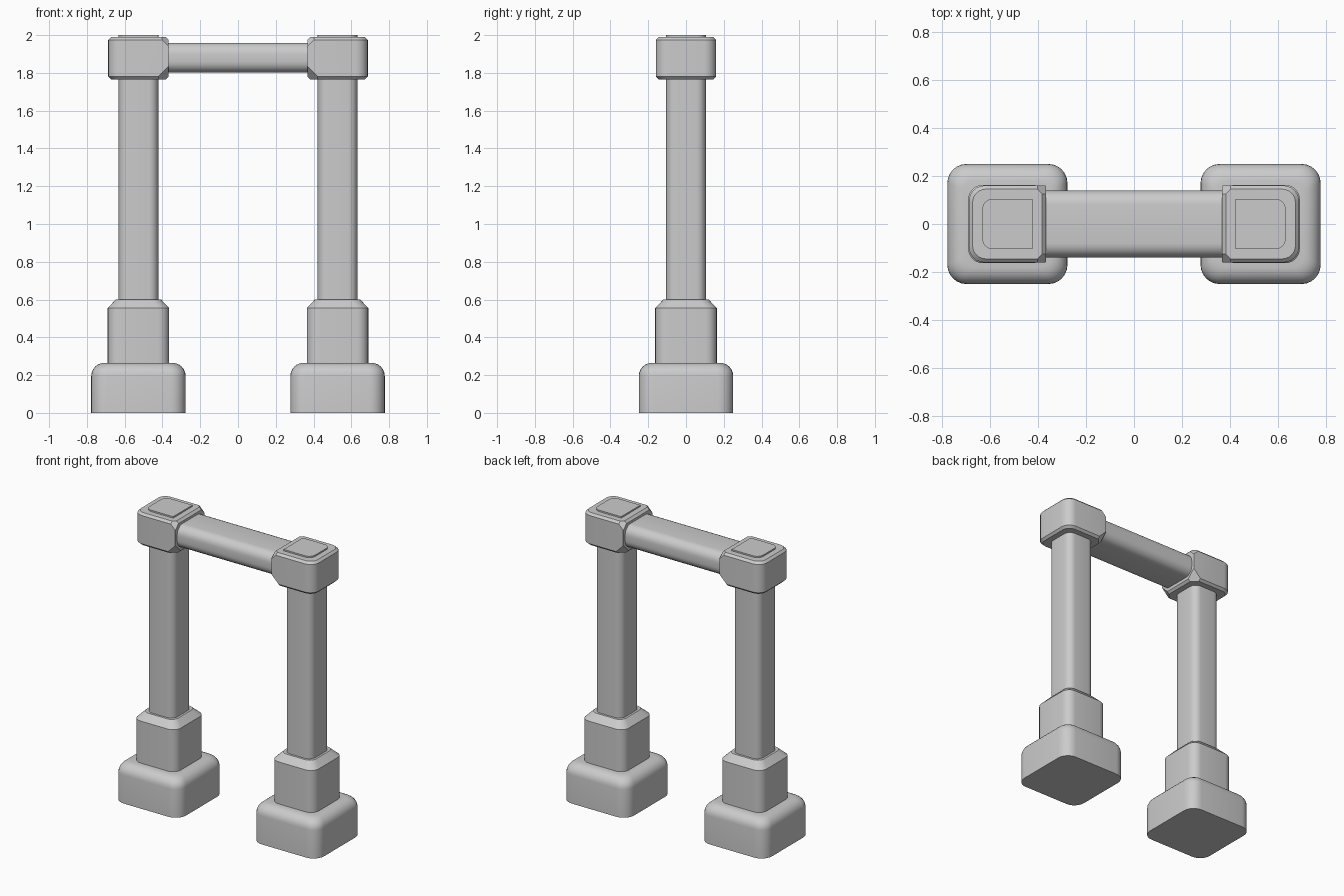
import bpy, bmesh, math
from mathutils import Vector

if "Cube" in bpy.data.objects:
    bpy.data.objects.remove(bpy.data.objects["Cube"])

CX = 0.527  # leg centre


def ring(hx, hy, r_out, r_in, seg=6):
    """Rounded rectangle; r_out rounds the +x corners, r_in the -x corners."""
    pts = []
    for i, (sx, sy) in enumerate([(1, 1), (-1, 1), (-1, -1), (1, -1)]):
        r = r_out if sx > 0 else r_in
        for k in range(seg + 1):
            a = math.pi / 2 * (i + k / seg)
            pts.append((sx * (hx - r) + r * math.cos(a), sy * (hy - r) + r * math.sin(a)))
    return pts


def loft(levels):
    """levels: (half x, half y, outer radius, inner radius, height)."""
    bm = bmesh.new()
    loops = [[bm.verts.new((x, y, z)) for x, y in ring(hx, hy, ro, ri)]
             for hx, hy, ro, ri, z in levels]
    n = len(loops[0])
    for a, b in zip(loops, loops[1:]):
        for i in range(n):
            j = (i + 1) % n
            bm.faces.new((a[i], a[j], b[j], b[i]))
    bm.faces.new(loops[0][::-1])
    bm.faces.new(loops[-1])
    return bm


def finish(name, bm, mirror=True, cx=CX):
    bmesh.ops.translate(bm, verts=bm.verts, vec=(cx, 0, 0))
    bmesh.ops.remove_doubles(bm, verts=bm.verts, dist=1e-5)
    bmesh.ops.recalc_face_normals(bm, faces=bm.faces)
    me = bpy.data.meshes.new(name)
    bm.to_mesh(me)
    bm.free()
    ob = bpy.data.objects.new(name, me)
    bpy.context.collection.objects.link(ob)
    bpy.ops.object.select_all(action='DESELECT')
    ob.select_set(True)
    bpy.context.view_layer.objects.active = ob
    bpy.ops.object.shade_smooth_by_angle(angle=math.radians(30))
    if mirror:
        ob.modifiers.new("mirror", 'MIRROR').use_axis[0] = True
    return ob


def square(h, r, z):
    return (h, h, r, r, z)


# Feet with rounded shoulders
R = 0.07
foot = [square(0.25, 0.08, 0)]
for k in range(7):
    a = math.pi / 2 * k / 6
    inset = R * (1 - math.cos(a))
    foot.append(square(0.25 - inset, 0.08 - inset * 0.5, 0.265 - R + R * math.sin(a)))
finish("foot", loft(foot))

# Sockets with chamfered tops
finish("socket", loft([square(0.163, 0.06, 0.25), square(0.163, 0.06, 0.555),
                       square(0.12, 0.05, 0.6)]))

# Upright posts
finish("post", loft([square(0.105, 0.05, 0.58), square(0.105, 0.05, 1.8)]))

# Corner caps: inner corners are square, then cut off diagonally
H, ZB, ZT = 0.16, 1.765, 1.99
cap = loft([(H - 0.015, H - 0.015, 0.055, 0.003, ZB), (H, H, 0.065, 0.003, ZB + 0.015),
            (H, H, 0.065, 0.003, ZT - 0.015), (H - 0.015, H - 0.015, 0.055, 0.003, ZT)])
for s in (-1, 1):
    for t, z, d in ((-1, ZB, 0.07), (1, ZT, 0.05)):
        cut = bmesh.ops.bisect_plane(
            cap, geom=cap.verts[:] + cap.edges[:] + cap.faces[:], dist=1e-6,
            plane_co=Vector((-H + d, s * H, z)), plane_no=Vector((-1, s, t)), clear_outer=True)
        edges = [e for e in cut['geom_cut'] if isinstance(e, bmesh.types.BMEdge)]
        bmesh.ops.holes_fill(cap, edges=edges, sides=0)
finish("corner_cap", cap)

# Thin plates on the caps
finish("cap_plate", loft([(0.105, 0.105, 0.045, 0.002, 1.98), (0.105, 0.105, 0.045, 0.002, 2.0)]))

# Crossbar: rounded section laid along x
bar = loft([(0.079, 0.14, 0.06, 0.06, -0.42), (0.079, 0.14, 0.06, 0.06, 0.42)])
for v in bar.verts:
    x, y, z = v.co
    v.co = (z, y, x + 1.88)
finish("crossbar", bar, mirror=False, cx=0)
